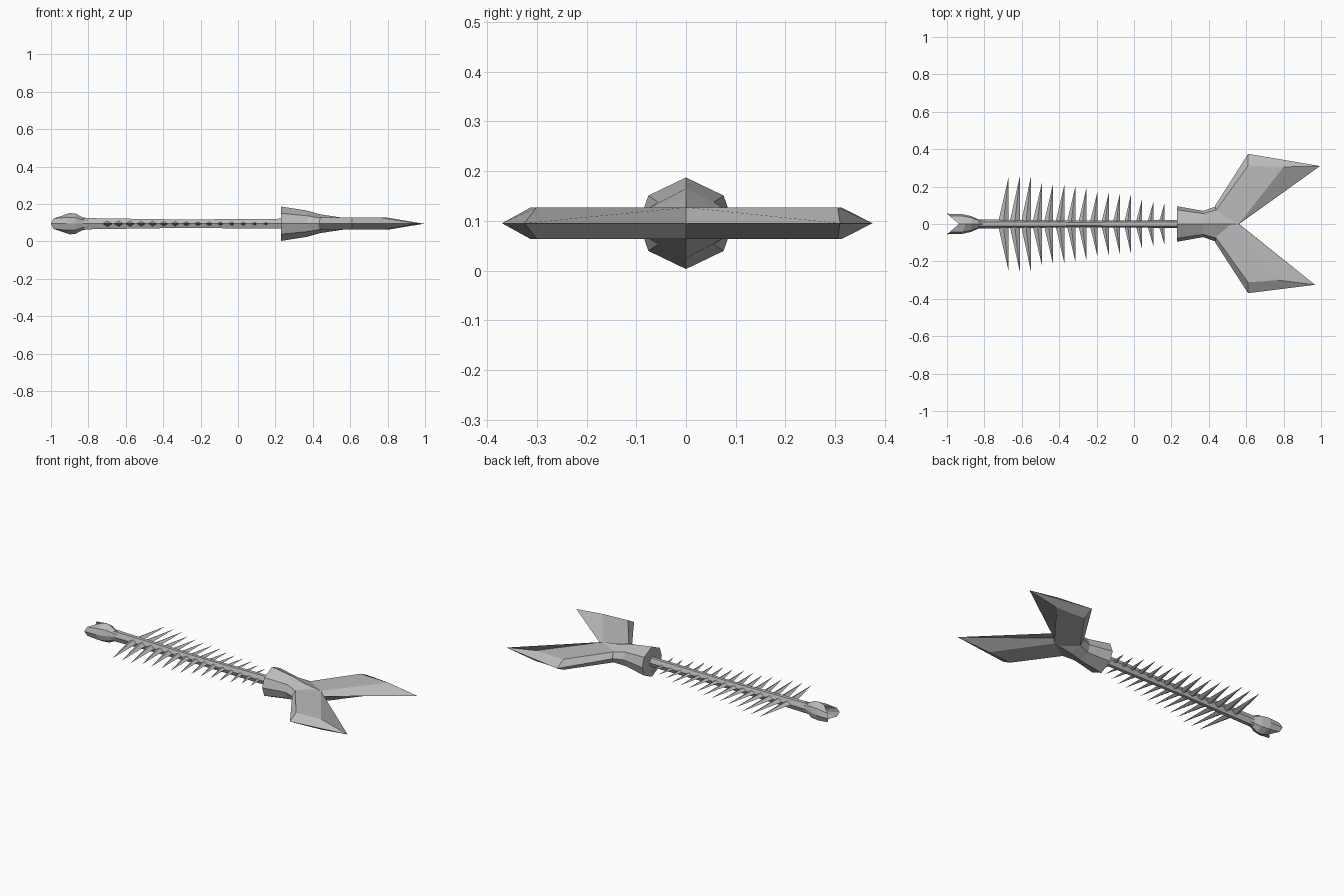
import bpy, bmesh
from math import pi, sin, cos

cube = bpy.data.objects.get("Cube")
if cube:
    bpy.data.objects.remove(cube)

MID = 0.095  # height of the model's centre plane

bone = bpy.data.materials.new("bone_grey")
bone.use_nodes = True
COLOUR = (0.5, 0.5, 0.5, 1)
bone.diffuse_color = COLOUR
bone.node_tree.nodes["Principled BSDF"].inputs["Base Color"].default_value = COLOUR

OCT = [0, 0.65, pi / 2, pi - 0.65, pi, pi + 0.65, 1.5 * pi, -0.65]
HEX = [i * pi / 3 for i in range(6)]


def ring(x, ry, rz, angles=OCT, sweep=0):
    """Cross-section at x; sweep pushes the sides towards -x."""
    return [(x - sweep * abs(cos(a)), ry * cos(a), MID + rz * sin(a)) for a in angles]


def loft(name, rings, dent=None):
    """Skin a list of rings, close both ends, optionally dent the last cap."""
    bm = bmesh.new()
    loops = [[bm.verts.new(p) for p in r] for r in rings]
    n = len(loops[0])
    for a, b in zip(loops, loops[1:]):
        for i in range(n):
            j = (i + 1) % n
            bm.faces.new((a[i], a[j], b[j], b[i]))
    bm.faces.new(loops[0])
    if dent:
        c = bm.verts.new(dent)
        for i in range(n):
            bm.faces.new((loops[-1][i], loops[-1][(i + 1) % n], c))
    else:
        bm.faces.new(loops[-1])
    bmesh.ops.recalc_face_normals(bm, faces=bm.faces)
    mesh = bpy.data.meshes.new(name)
    bm.to_mesh(mesh)
    bm.free()
    mesh.materials.append(bone)
    obj = bpy.data.objects.new(name, mesh)
    bpy.context.collection.objects.link(obj)
    return obj


# Spine rod, slightly waisted
loft("spine", [ring(x, ry, rz, HEX) for x, ry, rz in
               [(-0.83, 0.024, 0.035), (-0.3, 0.018, 0.026), (0.25, 0.021, 0.031)]])

# Head with a forked mouth
loft("head", [ring(-0.79, 0.02, 0.028), ring(-0.83, 0.024, 0.034),
              ring(-0.87, 0.042, 0.055), ring(-0.9, 0.053, 0.057, sweep=0.02),
              ring(-0.935, 0.055, 0.045, sweep=0.065)],
     dent=(-0.9, 0, MID))

# Collar that flares into the tail
loft("collar", [ring(0.23, 0.095, 0.092), ring(0.37, 0.07, 0.07),
                ring(0.44, 0.095, 0.05), ring(0.56, 0.012, 0.032)])

# Tail fins: bevelled slabs with a sharp mid edge
def fin(name, side, tip, inner, outer_y):
    flat = [(0.4, 0), (0.44, 0.075), (0.61, 0.312), inner, (0.56, 0)]
    edge = [(0.4, 0), (0.435, 0.1), (0.61, outer_y), tip, (0.562, 0)]
    levels = [(flat, -0.032), (edge, 0), (flat, 0.032)]
    loft(name, [[(x, side * y, MID + dz) for x, y in pts] for pts, dz in levels])


fin("left_tail_fin", 1, (0.995, 0.31), (0.8, 0.305), 0.375)
fin("right_tail_fin", -1, (0.968, 0.325), (0.77, 0.3), 0.37)

# Rib spikes, shrinking towards the tail
LENGTHS = [0.25, 0.25, 0.25, 0.22, 0.215, 0.205, 0.2, 0.195,
           0.175, 0.165, 0.16, 0.16, 0.135, 0.115, 0.11]
for i, length in enumerate(LENGTHS):
    t = i / (len(LENGTHS) - 1)
    tip_x = -0.67 + 0.833 * t
    width, height = 0.056 - 0.026 * t, 0.016 - 0.008 * t
    for side, label in ((1, "left"), (-1, "right")):
        base = [(tip_x - width, 0), (tip_x - width / 2, height),
                (tip_x, 0), (tip_x - width / 2, -height)]
        root = [(x, side * 0.01, MID + z) for x, z in base]
        point = [(tip_x + (x - tip_x) * 0.02, side * length, MID + z * 0.02) for x, z in base]
        loft(f"{label}_rib_{i + 1}", [root, point])
